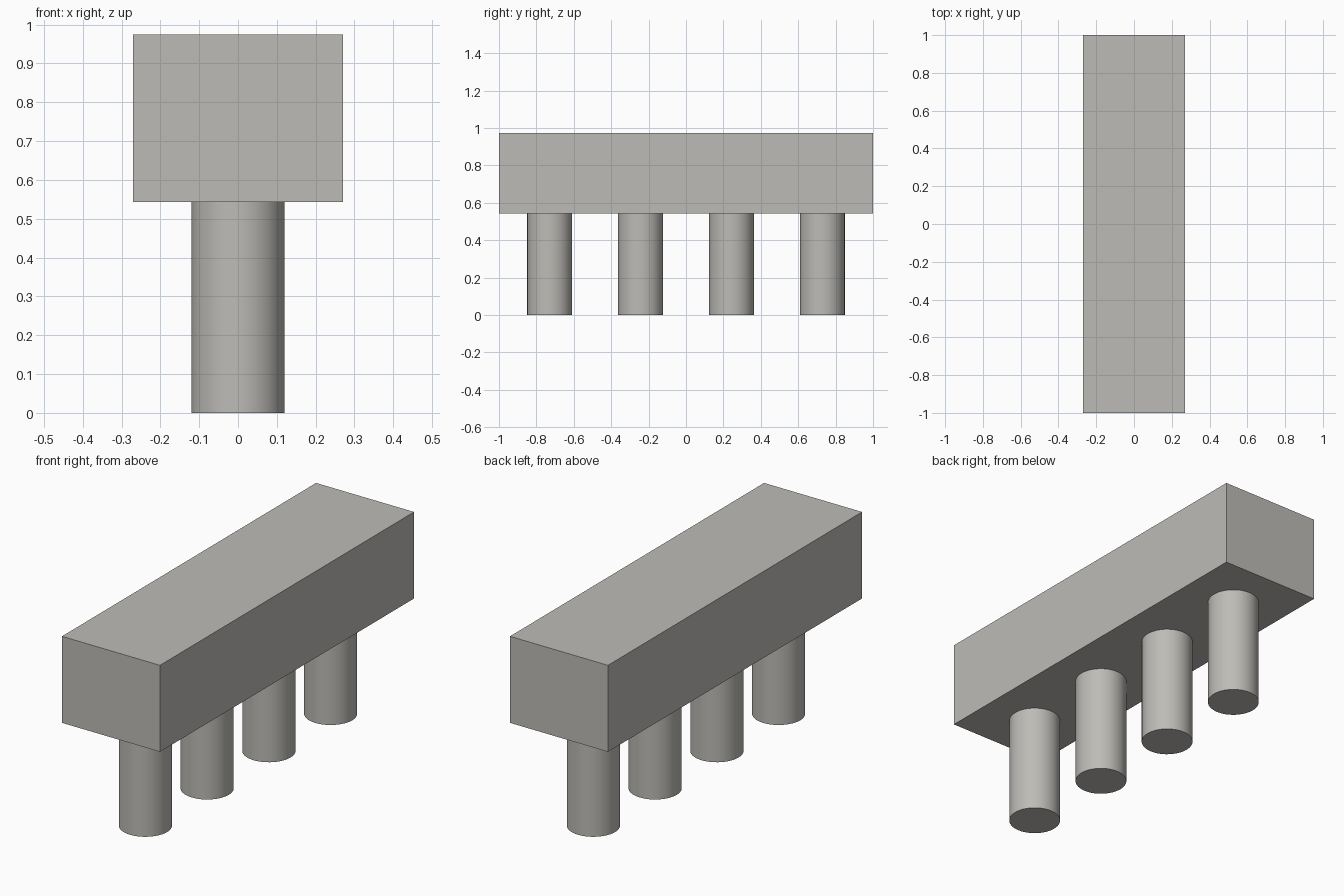
import bpy
import math

cube = bpy.data.objects.get("Cube")
if cube:
    bpy.data.objects.remove(cube, do_unlink=True)

# Single concrete colour
concrete = bpy.data.materials.new("concrete_grey")
concrete.use_nodes = True
colour = (0.51, 0.50, 0.47, 1.0)
concrete.diffuse_color = colour
concrete.node_tree.nodes["Principled BSDF"].inputs["Base Color"].default_value = colour

WIDTH, LENGTH, TOP = 0.54, 2.0, 0.974
CAP_BOTTOM = 0.543
RADIUS, SPACING, COUNT = 0.12, 0.486, 4


def finish(name):
    obj = bpy.context.object
    obj.name = obj.data.name = name
    obj.data.materials.append(concrete)
    return obj


# Cap beam
bpy.ops.mesh.primitive_cube_add(size=1, location=(0, 0, (TOP + CAP_BOTTOM) / 2))
beam = finish("cap_beam")
beam.scale = (WIDTH, LENGTH, TOP - CAP_BOTTOM)
bpy.ops.object.transform_apply(location=False, rotation=False, scale=True)

# Row of round columns under the beam
for i in range(COUNT):
    y = (i - (COUNT - 1) / 2) * SPACING
    bpy.ops.mesh.primitive_cylinder_add(
        vertices=48, radius=RADIUS, depth=CAP_BOTTOM, location=(0, y, CAP_BOTTOM / 2))
    finish(f"column_{i + 1}")
    bpy.ops.object.shade_smooth_by_angle(angle=math.radians(30))
